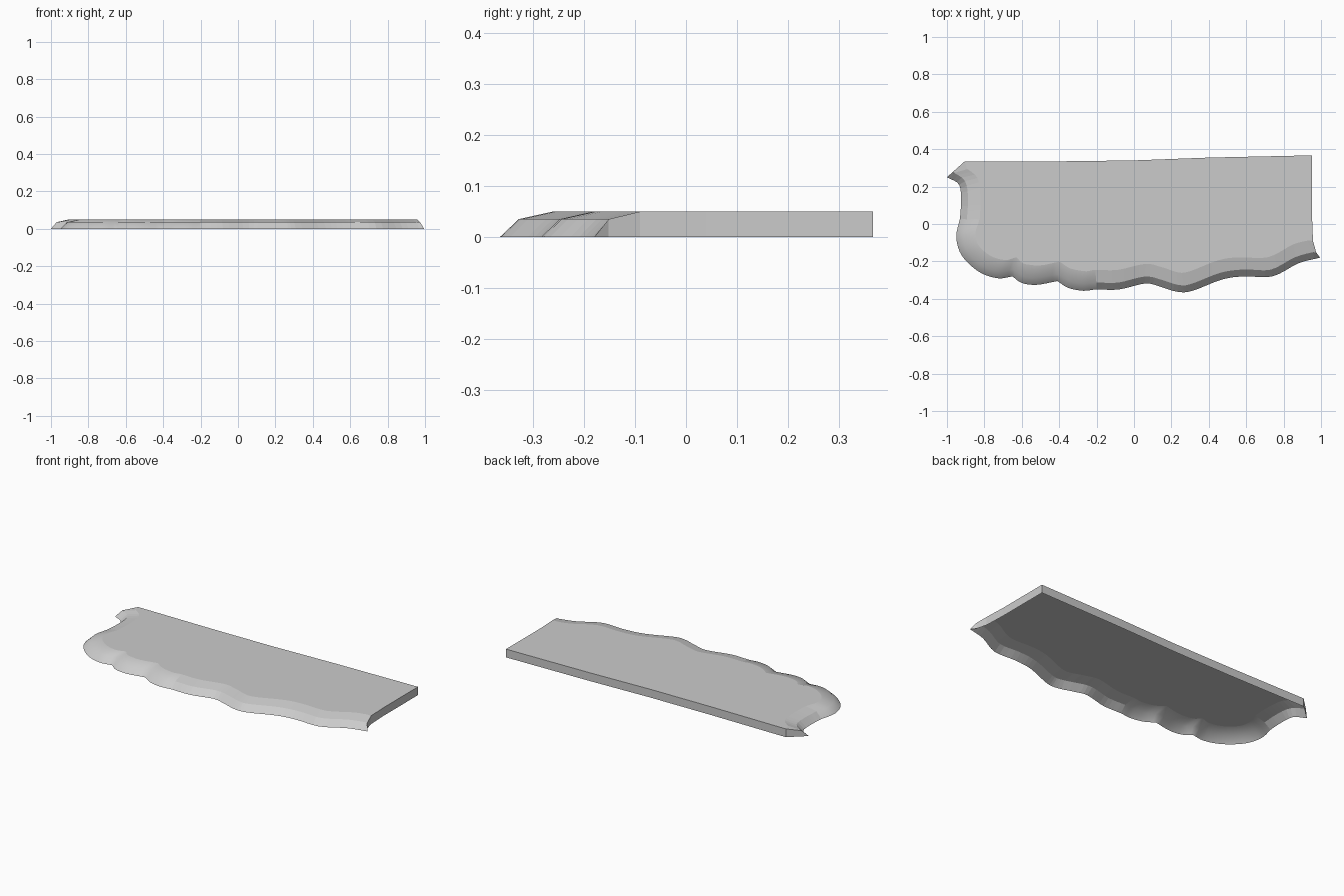
import bpy, bmesh
from mathutils import Vector

cube = bpy.data.objects.get("Cube")
if cube:
    bpy.data.objects.remove(cube, do_unlink=True)

HEIGHT = 0.05
SHOULDER = 0.035

# Scalloped foot of the slab, as runs that meet at creases
RUNS = [
    [(-1, .25), (-.935, .21), (-.925, .12), (-.93, .03)],
    [(-.93, .03), (-.95, -.07), (-.92, -.17), (-.83, -.255), (-.73, -.29), (-.65, -.28)],
    [(-.65, -.28), (-.6, -.315), (-.52, -.325), (-.41, -.305)],
    [(-.41, -.305), (-.35, -.342), (-.27, -.357), (-.2, -.35), (-.08, -.35),
     (.06, -.318), (.14, -.335), (.23, -.362), (.31, -.358), (.47, -.297), (.59, -.28),
     (.74, -.28), (.88, -.21), (.995, -.18)],
]
BACK = [(.952, .367), (.4, .355), (0, .34), (-.4, .335), (-.905, .335)]


def smooth_run(points, steps=4):
    """Catmull-Rom curve through the points."""
    p = [Vector(q) for q in points]
    p = [2 * p[0] - p[1]] + p + [2 * p[-1] - p[-2]]
    out = []
    for a, b, c, d in zip(p, p[1:], p[2:], p[3:]):
        for i in range(steps):
            t = i / steps
            out.append((2 * b + (c - a) * t + (2 * a - 5 * b + 4 * c - d) * t * t
                        + (3 * b - a - 3 * c + d) * t ** 3) / 2)
    return out


outer = [v for run in RUNS for v in smooth_run(run)] + [Vector(RUNS[-1][-1])]
last = len(outer) - 1


def inset(width, reach):
    """Shift the foot inward along a softened normal."""
    ring = []
    for i, v in enumerate(outer):
        chord = outer[min(i + reach, last)] - outer[max(i - reach, 0)]
        ring.append(v + Vector((-chord.y, chord.x)).normalized() * width)
    return ring


mid, top = inset(.037, 3), inset(.105, 7)
# The two ends follow the vertical cuts
mid[0], top[0] = Vector((-.97, .277)), Vector((-.905, .335))
mid[-1], top[-1] = Vector((.974, -.152)), Vector((.957, -.09))

bm = bmesh.new()


def lift(points, z):
    return [bm.verts.new((p[0], p[1], z)) for p in points]


def strip(upper, lower, smooth_rule=None):
    for a, b, c, d in zip(upper, upper[1:], lower[1:], lower):
        face = bm.faces.new((a, d, c, b))
        if smooth_rule:
            face.smooth = smooth_rule(sum(v.co.x for v in (c, d)) / 2,
                                      sum(v.co.y for v in (c, d)) / 2)


# Sloped scalloped edge: smooth on the rounded lobes, faceted elsewhere
foot, shoulder, rim = lift(outer, 0), lift(mid, SHOULDER), lift(top, HEIGHT)


def on_lobe(x, y):
    return x < -.2 and y < .03


strip(shoulder, foot, on_lobe)
strip(rim, shoulder, on_lobe)

# Flat top
end_bend = (.952, .04)
side = lift([end_bend], HEIGHT)
back = lift(BACK, HEIGHT)
bm.faces.new(rim + side + back[:-1])

# Vertical back and end walls, open underneath
back_foot = lift(BACK, 0)
strip(back, back_foot)
end_top = [shoulder[-1], rim[-1], side[0], back[0]]
end_foot = lift([v.co.xy for v in end_top[:-1]], 0) + [back_foot[0]]
strip(end_top, end_foot)
bm.faces.new((foot[-1], end_foot[0], shoulder[-1]))
cut_foot = lift([mid[0]], 0)[0]
bm.faces.new((back[-1], back_foot[-1], cut_foot, shoulder[0]))
bm.faces.new((shoulder[0], cut_foot, foot[0]))

bmesh.ops.remove_doubles(bm, verts=bm.verts, dist=.0005)
bmesh.ops.recalc_face_normals(bm, faces=bm.faces)
if max(bm.faces, key=lambda f: f.calc_area()).normal.z < 0:
    bmesh.ops.reverse_faces(bm, faces=bm.faces)

mesh = bpy.data.meshes.new("ground_slab")
bm.to_mesh(mesh)
bm.free()
slab = bpy.data.objects.new("ground_slab", mesh)
bpy.context.collection.objects.link(slab)

# Plain grey stone
grey = bpy.data.materials.new("plain_grey")
grey.use_nodes = True
colour = (.6, .6, .6, 1)
grey.diffuse_color = colour
grey.node_tree.nodes["Principled BSDF"].inputs["Base Color"].default_value = colour
mesh.materials.append(grey)
